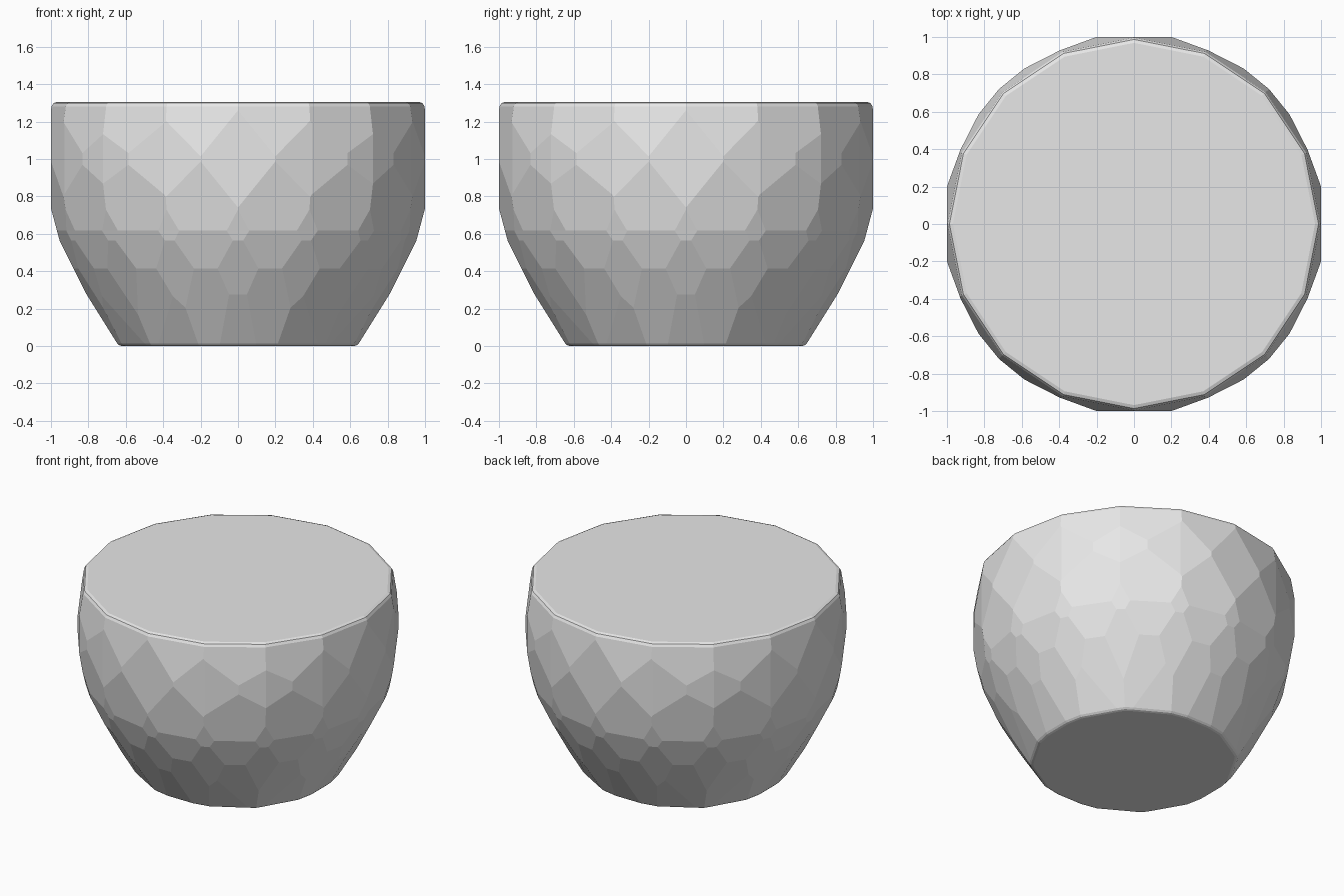
import bpy, bmesh
from math import radians, sin, cos, pi
from mathutils import Vector

cube = bpy.data.objects.get("Cube")
if cube:
    bpy.data.objects.remove(cube, do_unlink=True)

HEIGHT = 1.305

# Light grey stone
mat = bpy.data.materials.new("light grey")
mat.use_nodes = True
grey = (0.8, 0.8, 0.8, 1.0)
mat.diffuse_color = grey
mat.node_tree.nodes["Principled BSDF"].inputs["Base Color"].default_value = grey

# Rough block to be cut
bm = bmesh.new()
bmesh.ops.create_cube(bm, size=1)
for v in bm.verts:
    v.co = Vector((v.co.x * 2.4, v.co.y * 2.4, (v.co.z + 0.5) * HEIGHT))


def cut(angle, z, radius, tilt):
    """Slice one flat facet; positive tilt leans the facet downward."""
    t = radians(tilt)
    out = Vector((sin(angle), -cos(angle), 0))
    normal = out * cos(t) - Vector((0, 0, sin(t)))
    geom = bm.verts[:] + bm.edges[:] + bm.faces[:]
    res = bmesh.ops.bisect_plane(bm, geom=geom, dist=1e-5, plane_co=out * radius + Vector((0, 0, z)),
                                 plane_no=normal, clear_outer=True)
    edges = [e for e in res["geom_cut"] if isinstance(e, bmesh.types.BMEdge) and e.is_boundary]
    if len(edges) > 2:
        bmesh.ops.contextual_create(bm, geom=edges)


# Upright facets around the widest part, repeated in each quarter
for quarter in range(4):
    for deg, radius in ((0, 1.0), (20, 1.008), (27, 1.007), (39, 1.015),
                        (51, 1.015), (63, 1.007), (70, 1.008)):
        cut(radians(deg) + quarter * pi / 2, 1.0, radius, 0)

# Tilted facet rings: height, radius, tilt, count, half-step offset
rings = (
    (1.17, 0.995, -9, 16, 0.5),
    (0.83, 0.995, 9, 16, 0.5),
    (0.65, 0.977, 15, 16, 0),
    (0.53, 0.928, 21, 16, 0.5),
    (0.41, 0.877, 26.6, 16, 0),
    (0.28, 0.806, 30, 16, 0.5),
    (0.14, 0.725, 32, 12, 0),
)
for z, radius, tilt, count, shift in rings:
    for i in range(count):
        cut((i + shift) * 2 * pi / count, z, radius, tilt)

# Narrow chamfers along the top rim and the foot
bmesh.ops.remove_doubles(bm, verts=bm.verts[:], dist=0.004)
for level, size in ((HEIGHT, 0.024), (0.0, 0.016)):
    rim = [e for e in bm.edges if all(abs(v.co.z - level) < 1e-3 for v in e.verts)]
    bmesh.ops.bevel(bm, geom=rim, offset=size, offset_type='OFFSET', segments=2,
                    profile=0.5, affect='EDGES', clamp_overlap=True)
bmesh.ops.recalc_face_normals(bm, faces=bm.faces[:])

mesh = bpy.data.meshes.new("faceted_bowl")
bm.to_mesh(mesh)
bm.free()
mesh.materials.append(mat)
bowl = bpy.data.objects.new("faceted_bowl", mesh)
bpy.context.collection.objects.link(bowl)
